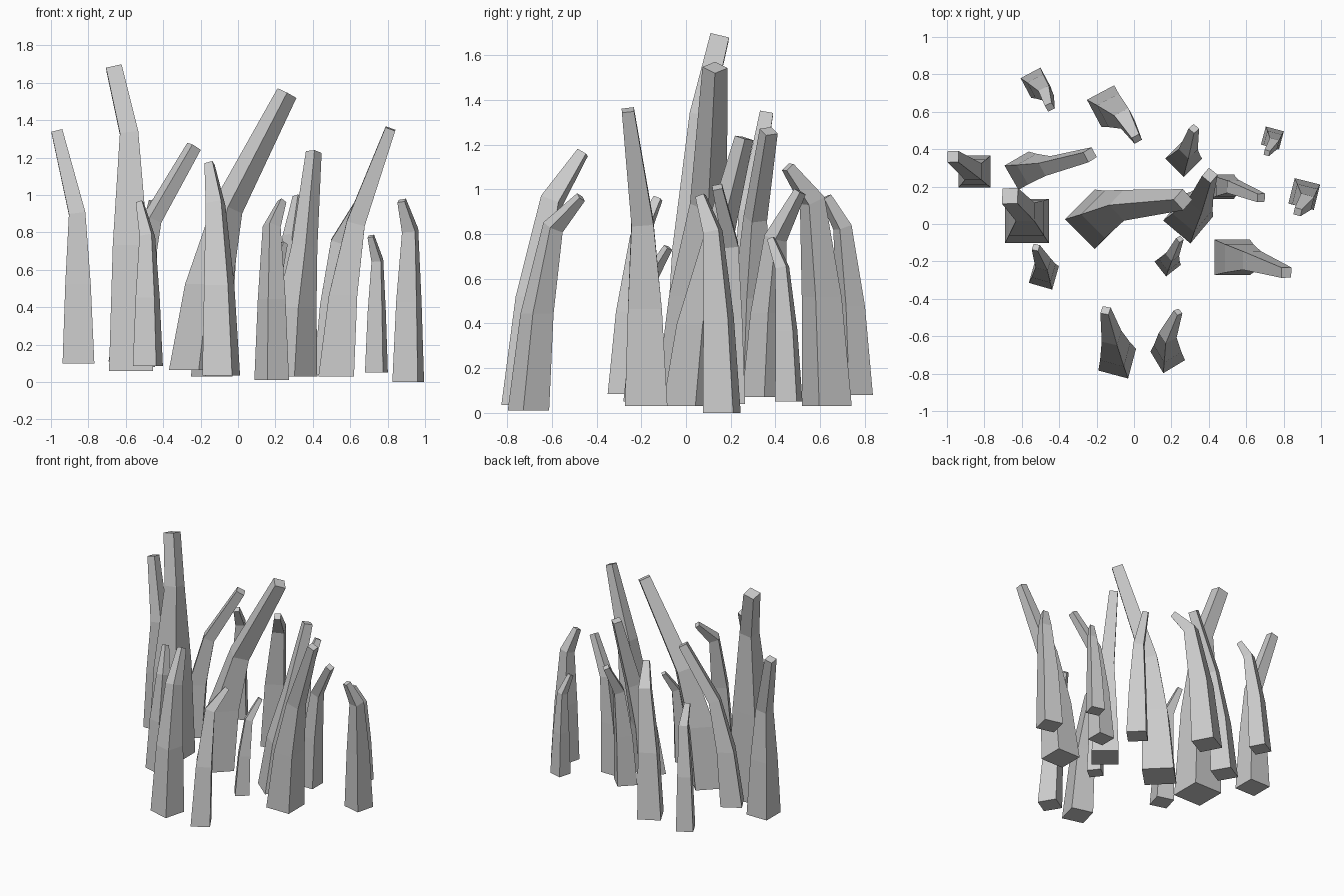
import bpy, bmesh, math
from mathutils import Vector, Matrix

if "Cube" in bpy.data.objects:
    bpy.data.objects.remove(bpy.data.objects["Cube"])

Z = Vector((0, 0, 1))


def blade(name, base, side, spin, mid, tip, tip_side, mid_scale=0.52):
    """Square tapered blade with four rings: base, lower stem, bend and blunt tip."""
    base, mid, tip = Vector(base), Vector(mid), Vector(tip)
    low = Vector((base.x + (mid.x - base.x) * 0.35,
                  base.y + (mid.y - base.y) * 0.35,
                  base.z + (mid.z - base.z) * 0.53))
    d1, d2 = (mid - low).normalized(), (tip - mid).normalized()
    rings = [(base, side, Z), (low, side * 0.8, Z),
             (mid, side * mid_scale, (d1 + d2).normalized()), (tip, tip_side, d2)]
    bm = bmesh.new()
    loops = []
    for centre, size, normal in rings:
        rot = Z.rotation_difference(normal).to_matrix() @ Matrix.Rotation(math.radians(spin), 3, 'Z')
        h = size / 2
        loops.append([bm.verts.new(centre + rot @ Vector((x * h, y * h, 0)))
                      for x, y in ((-1, -1), (1, -1), (1, 1), (-1, 1))])
    # side faces and end caps
    for a, b in zip(loops, loops[1:]):
        for i in range(4):
            j = (i + 1) % 4
            bm.faces.new((a[i], a[j], b[j], b[i]))
    bm.faces.new(loops[0][::-1])
    bm.faces.new(loops[-1])
    me = bpy.data.meshes.new(name)
    bm.to_mesh(me)
    bm.free()
    bpy.context.collection.objects.link(bpy.data.objects.new(name, me))


# left side
blade("blade_far_left", (-.853, .28, .10), .17, 0, (-.86, .28, .9), (-.968, .36, 1.34), .06)
blade("blade_tallest", (-.572, .015, .06), .235, 0, (-.582, .065, 1.33), (-.663, .15, 1.68), .085, .42)
blade("blade_left_leaning", (-.59, .285, .11), .15, 30, (-.46, .31, .87), (-.235, .37, 1.26), .06)
blade("blade_left_front", (-.482, -.27, .085), .13, -16, (-.485, -.21, .78), (-.525, -.125, .96), .035)
# back
blade("blade_back_left", (-.525, .755, .08), .12, 28, (-.47, .70, .83), (-.45, .625, .965), .04)
blade("blade_back", (-.14, .63, .03), .165, 28, (-.05, .565, .95), (.015, .455, 1.10), .045)
# middle
blade("blade_centre_leaning", (-.21, .025, .065), .225, 45, (-.055, .1, .93), (.262, .13, 1.545), .08)
blade("blade_centre_right", (.29, .03, .03), .19, -40, (.355, .13, .72), (.405, .26, 1.23), .06)
blade("blade_centre_back", (.265, .35, .07), .14, 45, (.29, .40, .78), (.32, .51, .99), .04)
blade("blade_small_centre", (.18, -.21, .05), .10, 38, (.205, -.165, .6), (.245, -.08, .74), .03)
# front
blade("blade_front_left", (-.09, -.725, .035), .165, -15, (-.12, -.6, .95), (-.152, -.462, 1.165), .045)
blade("blade_front_right", (.18, -.705, .01), .135, 31, (.18, -.595, .83), (.235, -.47, .965), .035)
# right side
blade("blade_right_leaning", (.525, -.178, .03), .19, 0, (.63, -.195, .85), (.815, -.26, 1.355), .055)
blade("blade_right_middle", (.47, .20, .04), .13, 0, (.53, .20, .75), (.68, .14, 1.01), .045)
blade("blade_right_back", (.74, .46, .05), .10, -15, (.745, .43, .65), (.71, .38, .78), .03)
blade("blade_far_right", (.91, .16, 0), .14, -14, (.92, .12, .81), (.875, .065, .97), .04)
